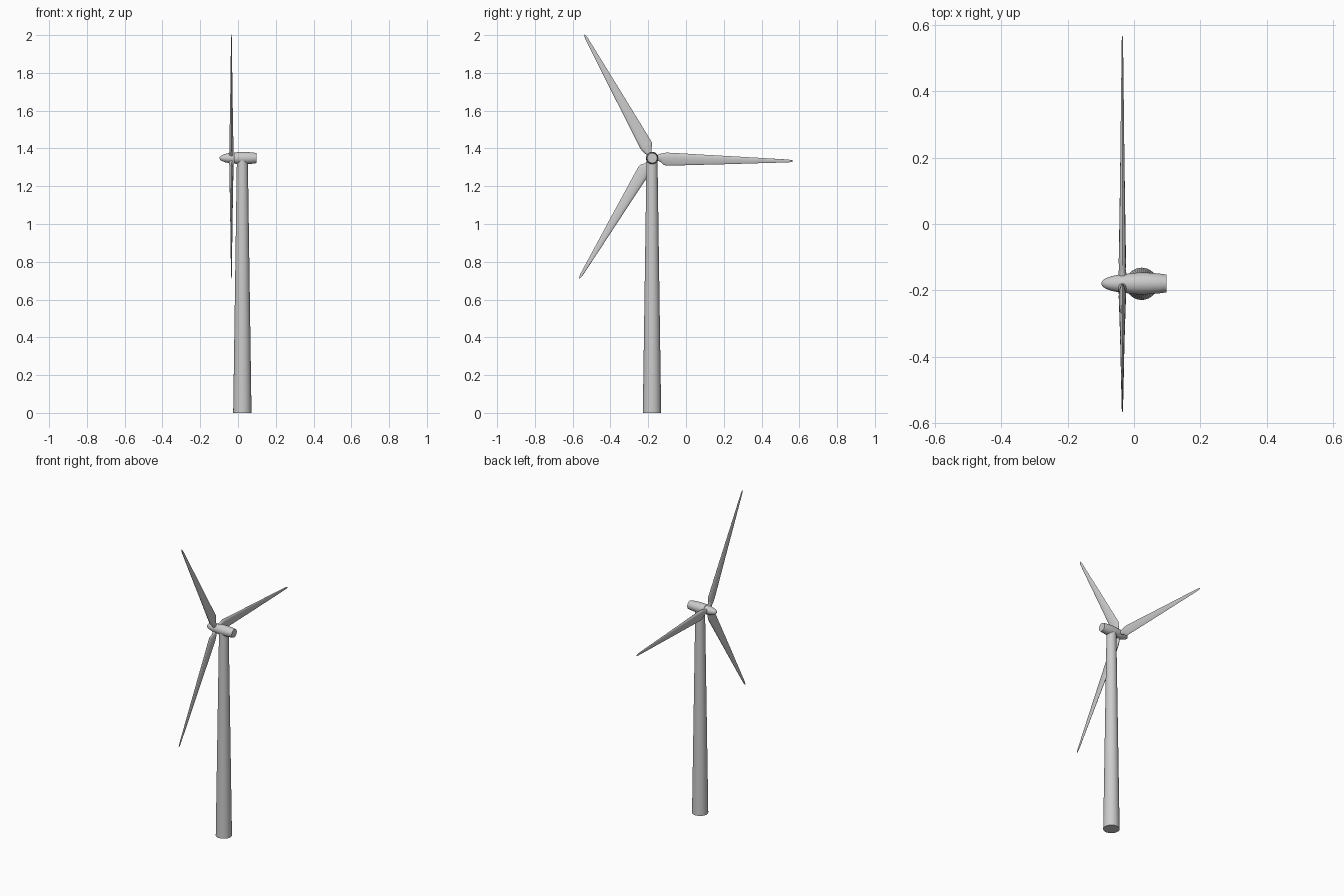
import bpy, bmesh, math
from mathutils import Vector, Matrix

if "Cube" in bpy.data.objects:
    bpy.data.objects.remove(bpy.data.objects["Cube"])

HUB = Vector((-0.035, -0.179, 1.349))
TOWER_X = 0.023


def finish(name, bm):
    bmesh.ops.recalc_face_normals(bm, faces=bm.faces)
    me = bpy.data.meshes.new(name)
    bm.to_mesh(me)
    bm.free()
    ob = bpy.data.objects.new(name, me)
    bpy.context.collection.objects.link(ob)
    bpy.ops.object.select_all(action='DESELECT')
    ob.select_set(True)
    bpy.context.view_layer.objects.active = ob
    bpy.ops.object.shade_smooth_by_angle(angle=math.radians(40))
    return ob


def loft(name, rings):
    """Skin a list of equal-length point rings and cap both ends."""
    bm = bmesh.new()
    loops = [[bm.verts.new(p) for p in ring] for ring in rings]
    n = len(loops[0])
    for a, b in zip(loops, loops[1:]):
        for i in range(n):
            j = (i + 1) % n
            bm.faces.new((a[i], a[j], b[j], b[i]))
    bm.faces.new(loops[0])
    bm.faces.new(loops[-1])
    return finish(name, bm)


def circle_x(x, r, n=32):
    angles = [2 * math.pi * i / n for i in range(n)]
    return [Vector((x, HUB.y + r * math.cos(a), HUB.z + r * math.sin(a))) for a in angles]


# Tapered tower
bm = bmesh.new()
bmesh.ops.create_cone(bm, cap_ends=True, segments=40, radius1=0.0485, radius2=0.029,
                      depth=1.345, matrix=Matrix.Translation((TOWER_X, HUB.y - 0.001, 0.6725)))
finish("tower", bm)

# Nacelle body
nacelle = [(-0.022, 0.029), (0.0, 0.032), (0.025, 0.033), (0.05, 0.032),
           (0.075, 0.030), (0.098, 0.0265)]
loft("nacelle", [circle_x(x, r) for x, r in nacelle])

# Rounded spinner nose
spinner = [(-0.098, 0.002), (-0.096, 0.007), (-0.091, 0.012), (-0.082, 0.017),
           (-0.068, 0.022), (-0.05, 0.026), (-0.035, 0.028), (-0.023, 0.028)]
loft("spinner", [circle_x(x, r) for x, r in spinner])

# Blade stations: radius, leading edge, trailing edge, half thickness
stations = [(0.0, 0.015, -0.013, 0.010), (0.03, 0.018, -0.014, 0.011),
            (0.045, 0.024, -0.020, 0.012), (0.06, 0.028, -0.034, 0.013),
            (0.075, 0.030, -0.039, 0.013), (0.12, 0.029, -0.0375, 0.012),
            (0.25, 0.023, -0.032, 0.0095), (0.40, 0.017, -0.026, 0.007),
            (0.55, 0.011, -0.019, 0.005), (0.69, 0.005, -0.013, 0.003),
            (0.725, 0.003, -0.011, 0.0025), (0.74, 0.0, -0.008, 0.002),
            (0.745, -0.002, -0.006, 0.001)]


def blade_section(r, lead, trail, half, n=16):
    mid, chord = (lead + trail) / 2, (lead - trail) / 2
    ring = []
    for i in range(n):
        a = 2 * math.pi * i / n
        # round leading edge; trailing edge thins out beyond the root
        thin = 1.0 if r < 0.04 else 0.72 + 0.28 * math.cos(a)
        ring.append(Vector((half * 1.1 * math.sin(a) * thin, r, mid + chord * math.cos(a))))
    return ring


# Three blades around the hub
for k in range(3):
    turn = Matrix.Translation(HUB) @ Matrix.Rotation(math.radians(-0.9 + 120 * k), 4, 'X')
    loft(f"blade_{k + 1}", [[turn @ p for p in blade_section(*s)] for s in stations])
